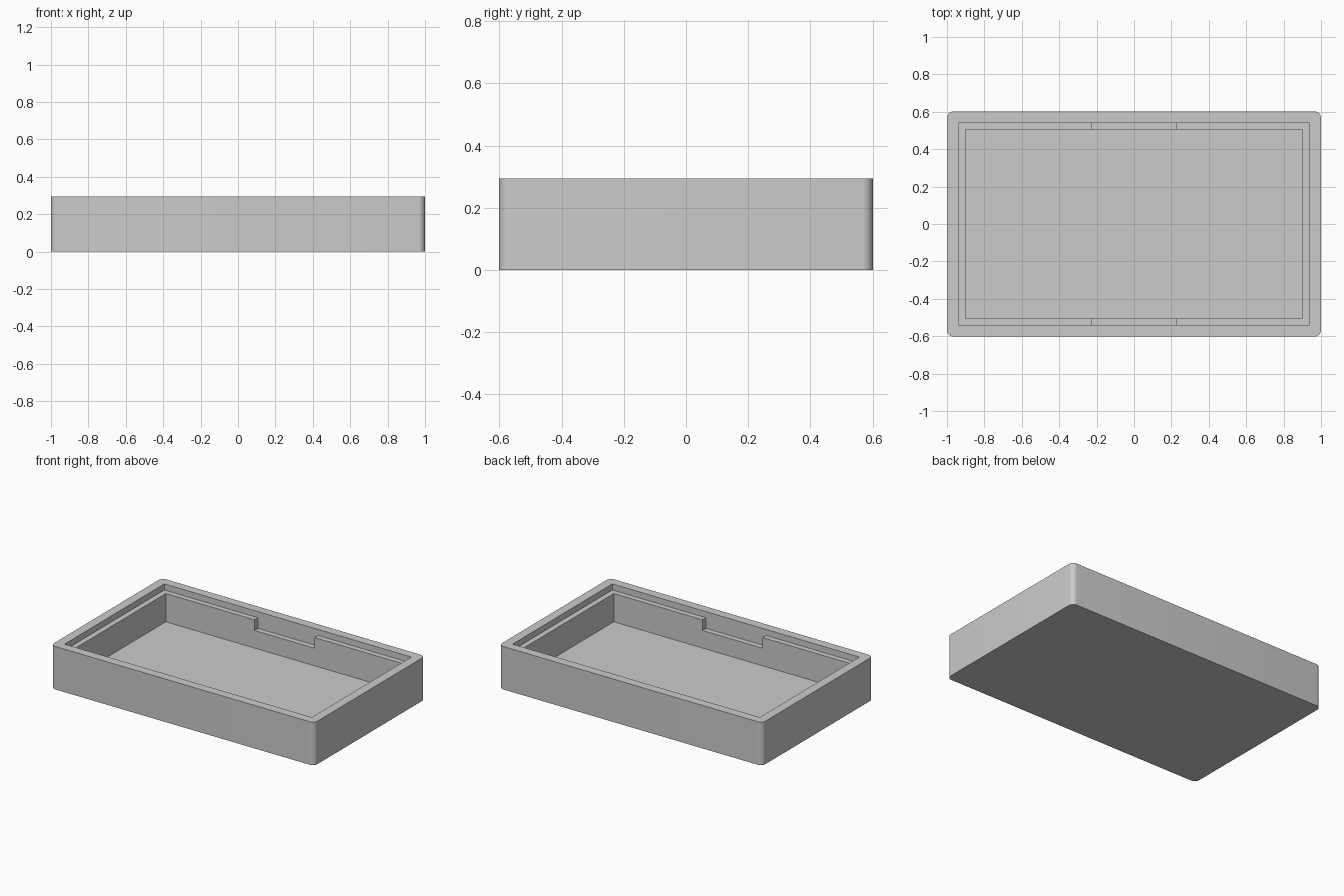
import bpy
import bmesh
import math

old = bpy.data.objects.get("Cube")
if old:
    bpy.data.objects.remove(old, do_unlink=True)

HEIGHT = 0.295
TOP = HEIGHT + 0.1  # cutters reach past the rim

grey = bpy.data.materials.new("plain grey")
grey.use_nodes = True
colour = (0.6, 0.6, 0.6, 1)
grey.diffuse_color = colour
grey.node_tree.nodes["Principled BSDF"].inputs["Base Color"].default_value = colour


def box(name, half_x, half_y, bottom, top, radius=0):
    """Centred box, with its upright edges rounded if a radius is given."""
    bm = bmesh.new()
    bmesh.ops.create_cube(bm, size=2)
    for v in bm.verts:
        v.co = (v.co.x * half_x, v.co.y * half_y, top if v.co.z > 0 else bottom)
    if radius:
        upright = [e for e in bm.edges
                   if abs(e.verts[0].co.z - e.verts[1].co.z) > 0.01]
        bmesh.ops.bevel(bm, geom=upright, offset=radius, segments=8,
                        profile=0.5, affect='EDGES')
    mesh = bpy.data.meshes.new(name)
    bm.to_mesh(mesh)
    bm.free()
    mesh.materials.append(grey)
    obj = bpy.data.objects.new(name, mesh)
    bpy.context.collection.objects.link(obj)
    return obj


# Solid tray body with rounded corners
tray = box("tray", 1.0, 0.602, 0, HEIGHT, radius=0.036)

# Lid recess, main pocket, and the pair of finger notches in the ledge
cutters = [
    box("lid_recess_cutter", 0.938, 0.541, 0.253, TOP),
    box("pocket_cutter", 0.901, 0.504, 0.059, TOP),
    box("notch_cutter", 0.2275, 0.541, 0.18, TOP),
]

bpy.ops.object.select_all(action='DESELECT')
tray.select_set(True)
bpy.context.view_layer.objects.active = tray
for cutter in cutters:
    cutter.hide_render = True
    cut = tray.modifiers.new(cutter.name, 'BOOLEAN')
    cut.operation = 'DIFFERENCE'
    cut.solver = 'EXACT'
    cut.object = cutter
    bpy.ops.object.modifier_apply(modifier=cut.name)
for cutter in cutters:
    bpy.data.objects.remove(cutter, do_unlink=True)

# Smooth rounded corners, crisp edges everywhere else
bpy.ops.object.shade_smooth_by_angle(angle=math.radians(30))
